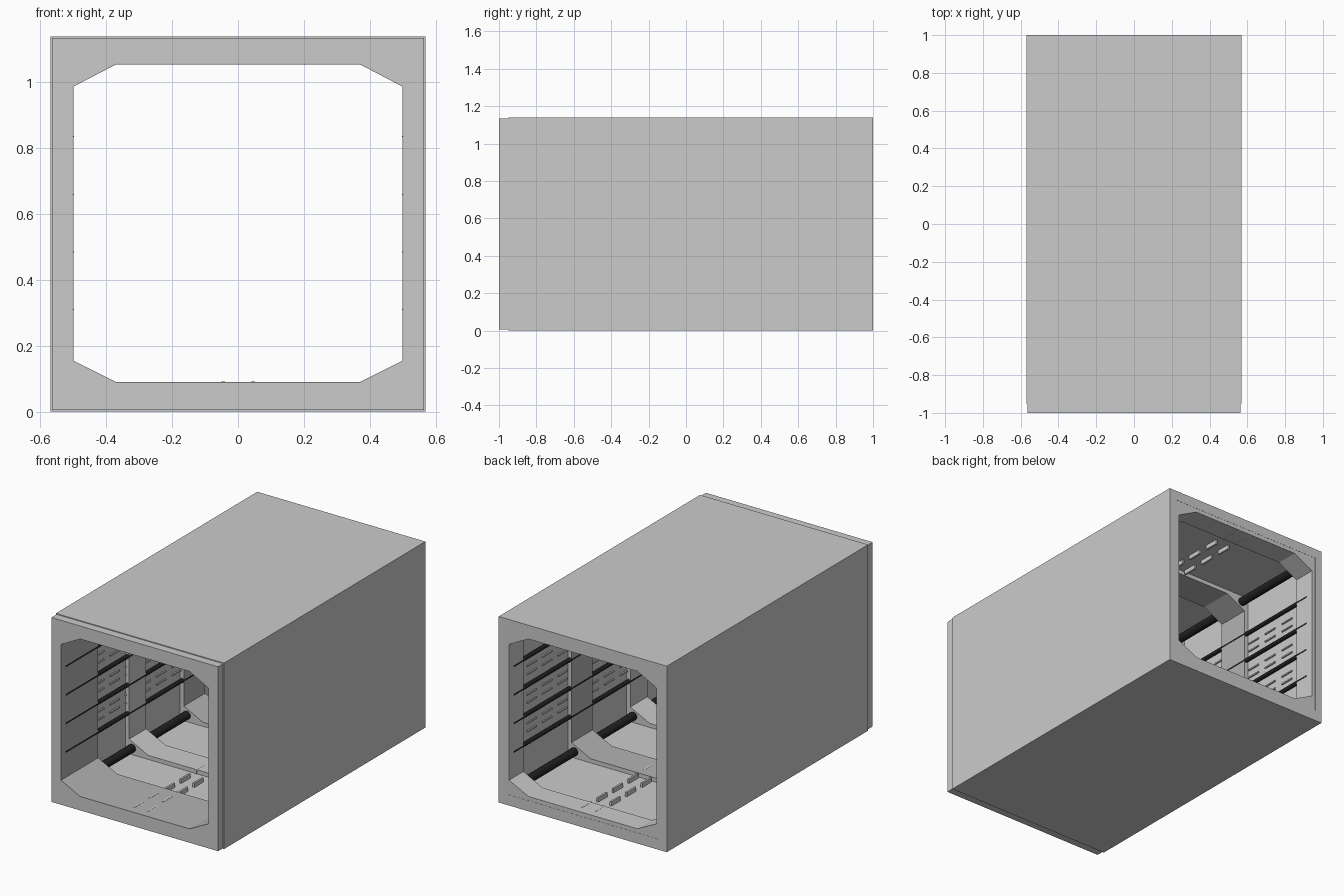
import bpy, bmesh
from mathutils import Matrix, Vector

if "Cube" in bpy.data.objects:
    bpy.data.objects.remove(bpy.data.objects["Cube"])

ZC = 0.57  # mid height of the corridor


def material(name, v):
    m = bpy.data.materials.new(name)
    m.diffuse_color = (v, v, v, 1)
    m.use_nodes = True
    m.node_tree.nodes["Principled BSDF"].inputs["Base Color"].default_value = m.diffuse_color
    return m


GREY = material("warm_grey", 0.45)
BLACK = material("pipe_black", 0.015)


def finish(bm, name, mat=None):
    bmesh.ops.recalc_face_normals(bm, faces=bm.faces)
    me = bpy.data.meshes.new(name)
    bm.to_mesh(me)
    bm.free()
    if mat:
        me.materials.append(mat)
    ob = bpy.data.objects.new(name, me)
    bpy.context.collection.objects.link(ob)
    return ob


def rect(hx, z0, z1):
    """Rectangle with each corner doubled, so it pairs with an octagon."""
    c = [(hx, z0), (hx, z1), (-hx, z1), (-hx, z0)]
    return [p for p in c for _ in (0, 1)]


def octagon(g=0.0):
    """Chamfered corridor opening, grown outward by g."""
    hx, z0, z1 = 0.5 + g, 0.09 - g, 1.055 + g
    ix, a, b = 0.37, 0.155, 0.987
    return [(ix, z0), (hx, a), (hx, b), (ix, z1),
            (-ix, z1), (-hx, b), (-hx, a), (-ix, z0)]


def frame(name, outer, inner, y0, y1, mat=None):
    """Closed ring between two profiles, extruded along y."""
    bm = bmesh.new()
    loops = [[bm.verts.new((x, y, z)) for x, z in prof]
             for prof, y in ((outer, y0), (inner, y0), (inner, y1), (outer, y1))]
    n = len(outer)
    for k in range(4):
        a, b = loops[k], loops[(k + 1) % 4]
        for i in range(n):
            j = (i + 1) % n
            bm.faces.new((a[i], a[j], b[j], b[i]))
    bmesh.ops.remove_doubles(bm, verts=bm.verts, dist=1e-5)
    return finish(bm, name, mat)


def pipe(name, x, z, r):
    bm = bmesh.new()
    bmesh.ops.create_cone(bm, cap_ends=True, segments=16, radius1=r, radius2=r, depth=1.9,
                          matrix=Matrix.Translation((x, 0, z)) @ Matrix.Rotation(1.5707963, 4, 'X'))
    for f in bm.faces:
        f.smooth = len(f.verts) == 4
    finish(bm, name, BLACK)


def slats(name, rows):
    """Dashed raised strips along y; rows hold (x, z, size x, size z)."""
    bm = bmesh.new()
    for x, z, sx, sz in rows:
        for i in range(13):
            bmesh.ops.create_cube(bm, size=1, matrix=Matrix.Translation((x, -0.9 + 0.15 * i, z))
                                  @ Matrix.Diagonal(Vector((sx, 0.09, sz, 1))))
    finish(bm, name)


# Outer shell with recessed wall, floor and ceiling panels
WX, F, C = 0.525, 0.065, 1.08
frame("outer_shell", rect(0.57, 0, 1.14), rect(WX, F, C), -0.95, 1)

# Ribs: (name, y start, y end, grey lining)
ribs = [("front_rib", -1, -0.64, True), ("second_rib", -0.34, -0.175, False),
        ("third_rib", 0.19, 0.395, True), ("back_rib", 0.86, 0.999, False)]
for name, y0, y1, lined in ribs:
    outer = rect(0.565, 0.005, 1.135) if y0 == -1 else rect(WX + 0.005, F - 0.005, C + 0.005)
    frame(name, outer, octagon(0.003 if lined else 0), y0, y1)
    if lined:
        frame(name + "_lining", octagon(0.003), octagon(), y0, y1, GREY)

# Pipes on both sides: large ones in the corners, thin ones along the walls
for side, s in (("left", -1), ("right", 1)):
    for level, z in (("lower", 0.105), ("upper", 1.04)):
        pipe(f"{side}_{level}_corner_pipe", s * 0.48, z, 0.025)
    for i in range(4):
        pipe(f"{side}_wall_pipe_{i + 1}", s * 0.511, 0.31 + 0.175 * i, 0.0125)

    # Dashed strips between the wall pipes
    slats(f"{side}_wall_strips", [(s * 0.523, ZC + dz + e, 0.012, 0.008)
                                  for dz in (-0.175, 0, 0.175) for e in (-0.025, 0.025)])

# Dashed strips on floor and ceiling
slats("floor_strips", [(x, 0.077, 0.012, 0.028) for x in (-0.045, 0.045)])
slats("ceiling_strips", [(x, 1.068, 0.012, 0.028) for x in (-0.045, 0.045)])
